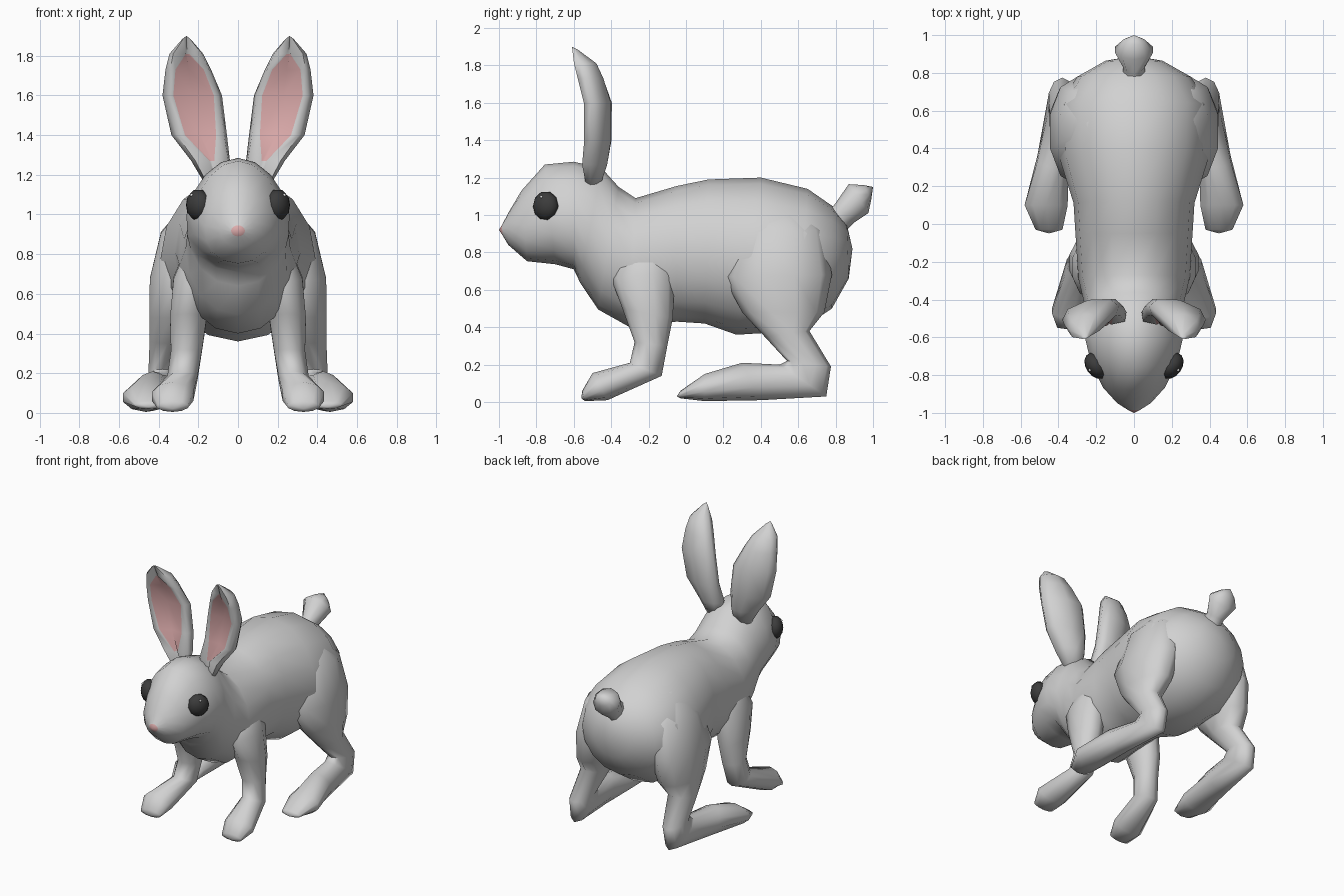
import bpy, bmesh
from math import sin, cos, pi, radians
from mathutils import Vector, Matrix

cube = bpy.data.objects.get("Cube")
if cube:
    bpy.data.objects.remove(cube)


def material(name, colour):
    m = bpy.data.materials.new(name)
    m.use_nodes = True
    m.diffuse_color = (*colour, 1)
    m.node_tree.nodes["Principled BSDF"].inputs["Base Color"].default_value = (*colour, 1)
    return m


FUR = material("grey_fur", (0.64, 0.64, 0.64))
PINK = material("pink_skin", (0.72, 0.41, 0.41))
DARK = material("dark_eye", (0.045, 0.045, 0.045))
WHITE = material("white_glint", (0.9, 0.9, 0.9))


def finish(name, bm, mats, mirror=False):
    bmesh.ops.recalc_face_normals(bm, faces=bm.faces)
    me = bpy.data.meshes.new(name)
    bm.to_mesh(me)
    bm.free()
    for m in mats:
        me.materials.append(m)
    ob = bpy.data.objects.new(name, me)
    bpy.context.collection.objects.link(ob)
    if mirror:
        ob.modifiers.new("mirror", "MIRROR").use_mirror_merge = False
    bpy.ops.object.select_all(action="DESELECT")
    ob.select_set(True)
    bpy.context.view_layer.objects.active = ob
    bpy.ops.object.shade_smooth_by_angle(angle=radians(75))


def skin(rings, start_tip, end_tip, pink=lambda band, i: False):
    """Bridge rings of points, closing each end with a fan to a tip."""
    bm = bmesh.new()
    rows = [[bm.verts.new(p) for p in r] for r in rings]
    n = len(rows[0])
    for b, (r, s) in enumerate(zip(rows, rows[1:])):
        for i in range(n):
            j = (i + 1) % n
            bm.faces.new((r[i], r[j], s[j], s[i])).material_index = int(pink(b, i))
    for band, row, tip in ((-1, rows[0], start_tip), (len(rows), rows[-1], end_tip)):
        v = bm.verts.new(tip)
        for i in range(n):
            bm.faces.new((row[i], row[(i + 1) % n], v)).material_index = int(pink(band, i))
    return bm


def oval(y1, z1, y2, z2, x, w, low=0, n=10):
    """Oval ring between two side-profile points; low widens its second half."""
    c, h = Vector((x, (y1 + y2) / 2, (z1 + z2) / 2)), Vector((0, y1 - y2, z1 - z2)) / 2
    pts = []
    for k in range(n):
        a = 2 * pi * k / n
        pts.append(c + h * cos(a) + Vector((w * sin(a) * (1 - low * cos(a)), 0, 0)))
    return pts


def centre(ring):
    return sum(ring, Vector()) / len(ring)


# Head, neck and trunk: top point, bottom point, half width, cheek fullness
trunk = [
    (-.985, .945, -.98, .89, .035, 0), (-.945, 1.02, -.95, .84, .09, .1),
    (-.88, 1.13, -.85, .753, .165, .15), (-.755, 1.27, -.70, .737, .23, .17),
    (-.6, 1.285, -.6, .71, .26, .15), (-.45, 1.25, -.567, .64, .25, .1),
    (-.36, 1.15, -.47, .495, .265, 0), (-.27, 1.09, -.3, .40, .295, 0),
    (-.05, 1.155, -.05, .43, .31, 0), (.12, 1.19, .1, .42, .32, 0),
    (.4, 1.2, .27, .36, .39, 0), (.65, 1.14, .6, .38, .40, 0),
    (.78, 1.05, .78, .5, .30, 0), (.86, .95, .87, .66, .15, 0),
]
rings = [oval(a, b, c, d, 0, w, low, 16) for a, b, c, d, w, low in trunk]
finish("body_and_head", skin(rings, (0, -1, .92), (0, .89, .82), lambda b, i: b < 0), [FUR, PINK])


# Limbs and tail: front point, back point, centre x, half width
def limb(name, spec, tip, mirror=True):
    rings = [oval(*s) for s in spec]
    finish(name, skin(rings, centre(rings[0]), tip), [FUR], mirror)


limb("front_legs", [
    (-.32, .9, -.12, .92, .17, .06), (-.40, .66, -.06, .70, .225, .105),
    (-.34, .5, -.07, .45, .25, .097), (-.275, .32, -.1, .3, .26, .082),
    (-.30, .21, -.13, .14, .28, .08), (-.5, .155, -.42, .01, .33, .11),
    (-.555, .06, -.54, .005, .33, .08)], (.33, -.56, .02))
limb("hind_legs", [
    (.40, 1.08, .60, 1.07, .18, .07), (.27, .9, .74, .92, .255, .14),
    (.2, .67, .78, .68, .30, .152), (.3, .48, .74, .48, .33, .122),
    (.42, .35, .66, .38, .355, .095), (.54, .22, .775, .19, .38, .075),
    (.5, .2, .75, .03, .385, .075), (.3, .21, .4, .01, .43, .085),
    (.1, .15, .1, .005, .465, .12), (-.03, .06, -.03, .02, .45, .075)], (.45, -.05, .03))
limb("tail", [
    (.74, 1.04, .86, .92, 0, .06), (.79, 1.05, .9, .96, 0, .06),
    (.87, 1.165, .975, 1.01, 0, .105), (.95, 1.16, .99, 1.08, 0, .06)],
    (0, 1, 1.15), mirror=False)

# Ears: height, inner x, outer x, centre y, share of width that is pink
ear = [
    (1.16, .06, .17, -.50, .4), (1.27, .04, .235, -.495, .12),
    (1.4, .055, .335, -.475, .56), (1.6, .08, .38, -.475, .68),
    (1.73, .135, .365, -.515, .62), (1.81, .175, .345, -.545, .1),
    (1.885, .24, .28, -.595, .1)]
rings = []
for z, x1, x2, y, f in ear:
    half = (x2 - x1) / 2
    across = Vector((1, -.24, 0)) * half
    back = Vector((.15, .98, 0)) * min(.075, half * .8)
    outline = [(1, .05), (.75, .7), (0, 1), (-.75, .7), (-1, .05),
               (-.85, -.55), (-f, -.55), (0, -.25), (f, -.55), (.85, -.55)]
    rings.append([Vector(((x1 + x2) / 2, y, z)) + across * u + back * v for u, v in outline])
finish("ears", skin(rings, centre(rings[0]), (.26, -.61, 1.9),
                    lambda b, i: 1 <= b <= 4 and i in (6, 7)), [FUR, PINK], True)


# Eyes and their glints
def ball(name, pos, size, mat, turn=0):
    bm = bmesh.new()
    bmesh.ops.create_uvsphere(bm, u_segments=10, v_segments=7, radius=1)
    spin = Matrix.Rotation(turn, 4, "Z") @ Matrix.Rotation(pi / 2, 4, "Y")
    bmesh.ops.transform(bm, verts=bm.verts,
                        matrix=Matrix.Translation(pos) @ spin @ Matrix.Diagonal((*size, 1)))
    finish(name, bm, [mat], True)


ball("eyes", (.2, -.75, 1.048), (.08, .076, .055), DARK, radians(-35))
ball("eye_glints", (.234, -.773, 1.098), (.008, .008, .008), WHITE)
